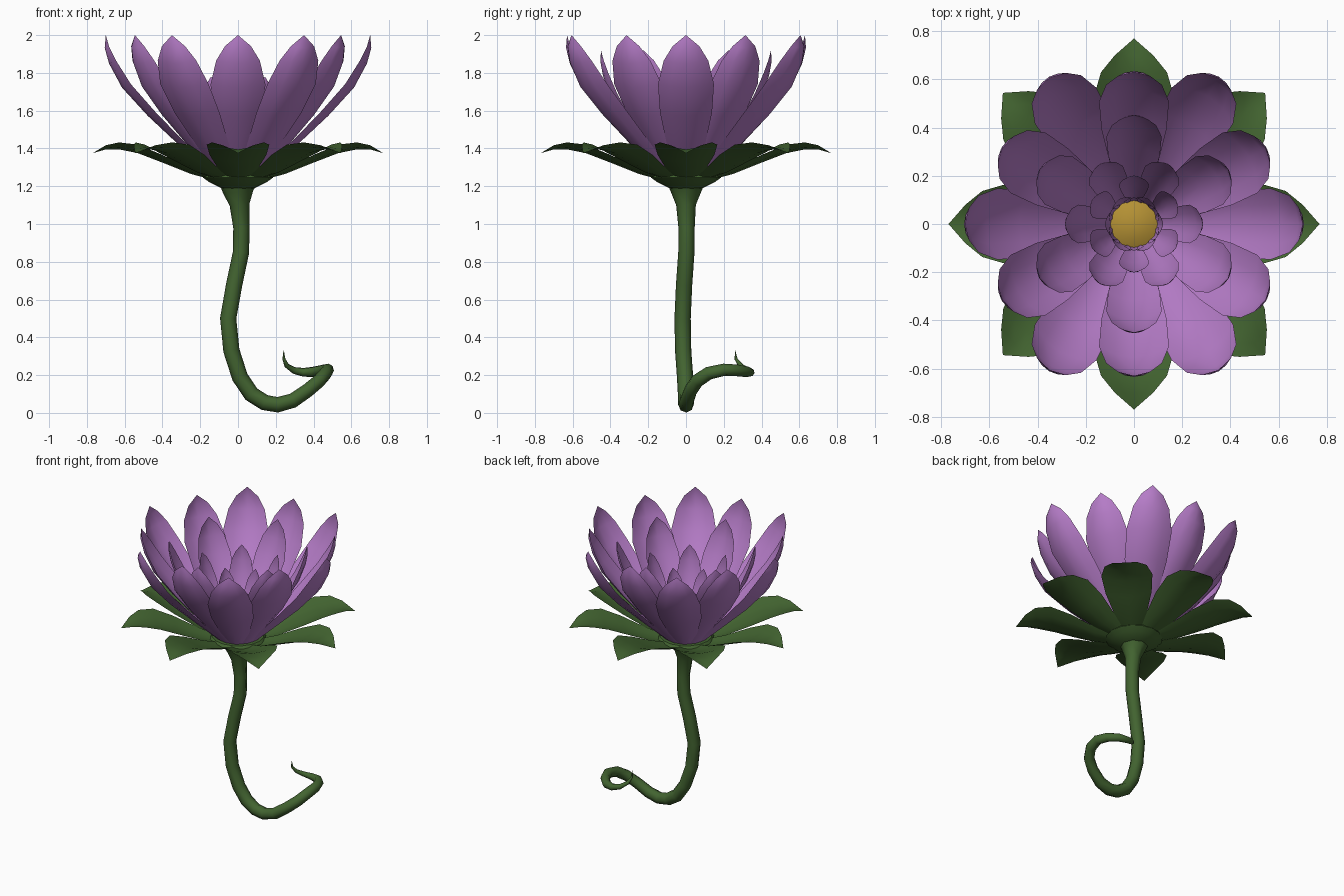
import bpy, bmesh, math

if "Cube" in bpy.data.objects:
    bpy.data.objects.remove(bpy.data.objects["Cube"])


def material(name, rgb):
    m = bpy.data.materials.new(name)
    m.diffuse_color = (*rgb, 1)
    m.use_nodes = True
    m.node_tree.nodes["Principled BSDF"].inputs["Base Color"].default_value = m.diffuse_color
    return m


PURPLE = material("petal purple", (0.46, 0.20, 0.57))
GREEN = material("leaf green", (0.055, 0.127, 0.03))
YELLOW = material("centre yellow", (0.46, 0.285, 0.035))


def finish(bm, name, mat, angle=50):
    me = bpy.data.meshes.new(name)
    bm.to_mesh(me)
    bm.free()
    ob = bpy.data.objects.new(name, me)
    bpy.context.collection.objects.link(ob)
    me.materials.append(mat)
    smooth(ob, angle)
    return ob


def smooth(ob, angle):
    bpy.ops.object.select_all(action='DESELECT')
    ob.select_set(True)
    bpy.context.view_layer.objects.active = ob
    bpy.ops.object.shade_smooth_by_angle(angle=math.radians(angle))


def blade(bm, stations, azimuth, cup_in, cup_up):
    """Cupped leaf sheet; stations are (radius, height, half width)."""
    ca, sa = math.cos(azimuth), math.sin(azimuth)
    wmax = max(s[2] for s in stations)
    rows = []
    for r, z, w in stations:
        k = w / wmax
        row = []
        for u in ((-1, -0.55, 0, 0.55, 1) if w > 0 else (0,)):
            rr = r - cup_in * u * u * k
            y = u * w
            row.append(bm.verts.new((rr * ca - y * sa, rr * sa + y * ca,
                                     z + cup_up * u * u * k)))
        rows.append(row)
    for a, b in zip(rows, rows[1:]):
        for j in range(4):
            if len(b) == 1:
                bm.faces.new((a[j], b[0], a[j + 1]))
            else:
                bm.faces.new((a[j], b[j], b[j + 1], a[j + 1]))


def lathe(name, profile, mat, n=16):
    bm = bmesh.new()
    vs = [bm.verts.new((r, 0, z)) for r, z in profile]
    es = [bm.edges.new(p) for p in zip(vs, vs[1:])]
    bmesh.ops.spin(bm, geom=vs + es, cent=(0, 0, 0), axis=(0, 0, 1),
                   angle=2 * math.pi, steps=n)
    bmesh.ops.remove_doubles(bm, verts=bm.verts, dist=1e-4)
    bmesh.ops.recalc_face_normals(bm, faces=bm.faces)
    return finish(bm, name, mat)


# Petal shape: (radius fraction, height fraction, width fraction)
SHAPE = [(0, 0, 0.38), (0.30, 0.21, 0.68), (0.61, 0.43, 0.93),
         (0.85, 0.63, 1.0), (0.97, 0.80, 0.80), (1.01, 0.91, 0.48),
         (1.0, 1.0, 0)]

# Petal rings: name, start angle, base radius, base z, tip radius, tip z, half width
RINGS = [
    ("outer_petals", 0, 0.13, 1.25, 0.70, 2.00, 0.148),
    ("second_petals", 30, 0.13, 1.25, 0.63, 2.00, 0.145),
    ("third_petals", 30, 0.11, 1.25, 0.45, 1.92, 0.115),
    ("fourth_petals", 0, 0.10, 1.25, 0.285, 1.78, 0.08),
    ("fifth_petals", 30, 0.10, 1.25, 0.20, 1.66, 0.062),
    ("sixth_petals", 0, 0.09, 1.26, 0.12, 1.55, 0.045),
    ("inner_petals", 30, 0.09, 1.26, 0.11, 1.46, 0.04),
]
for name, start, r0, z0, r1, z1, w in RINGS:
    bm = bmesh.new()
    st = [(r0 + (r1 - r0) * a, z0 + (z1 - z0) * b, w * c) for a, b, c in SHAPE]
    for i in range(6):
        blade(bm, st, math.radians(start + 60 * i), 0.32 * w, 0.12 * w)
    finish(bm, name, PURPLE)

# Ring of eight drooping sepals
SEPAL = [(0.10, 1.225, 0.05), (0.25, 1.265, 0.105), (0.40, 1.325, 0.15),
         (0.53, 1.375, 0.166), (0.63, 1.395, 0.137), (0.70, 1.395, 0.08),
         (0.77, 1.375, 0)]
bm = bmesh.new()
for i in range(8):
    blade(bm, SEPAL, math.radians(45 * i), 0.0, 0.045)
finish(bm, "sepals", GREEN)

# Cup under the petals and the yellow heart
lathe("flower_cup", [(0, 1.18), (0.09, 1.19), (0.15, 1.22), (0.185, 1.245),
                     (0.17, 1.265), (0, 1.265)], GREEN)
lathe("flower_heart", [(0.1, 1.25), (0.1, 1.31), (0.06, 1.33), (0, 1.335)], YELLOW, 12)

# Stem with curled tail: (x, y, z, radius)
PATH = [(0, 0, 1.21, 0.098), (0, 0, 1.17, 0.08), (0.008, 0, 1.10, 0.052),
        (0.018, 0.003, 0.98, 0.043), (0.016, 0.002, 0.85, 0.043),
        (-0.02, -0.01, 0.68, 0.043), (-0.052, -0.018, 0.50, 0.043),
        (-0.035, -0.015, 0.33, 0.043), (0.01, -0.005, 0.19, 0.043),
        (0.07, 0, 0.10, 0.043), (0.14, 0, 0.055, 0.042),
        (0.21, 0, 0.043, 0.041), (0.29, 0.005, 0.065, 0.039),
        (0.37, 0.025, 0.12, 0.037), (0.43, 0.06, 0.17, 0.036),
        (0.465, 0.12, 0.21, 0.035), (0.475, 0.20, 0.228, 0.033),
        (0.45, 0.27, 0.225, 0.031), (0.40, 0.325, 0.217, 0.028),
        (0.345, 0.34, 0.215, 0.023), (0.295, 0.325, 0.225, 0.018),
        (0.258, 0.29, 0.25, 0.013), (0.243, 0.265, 0.285, 0.008),
        (0.242, 0.26, 0.33, 0.001)]
cu = bpy.data.curves.new("stem", 'CURVE')
cu.dimensions = '3D'
cu.bevel_depth = 1.0
cu.bevel_resolution = 2
cu.use_fill_caps = True
sp = cu.splines.new('POLY')
sp.points.add(len(PATH) - 1)
for p, (x, y, z, r) in zip(sp.points, PATH):
    p.co = (x, y, z, 1)
    p.radius = r
cu.materials.append(GREEN)
stem = bpy.data.objects.new("stem", cu)
bpy.context.collection.objects.link(stem)
bpy.ops.object.select_all(action='DESELECT')
stem.select_set(True)
bpy.context.view_layer.objects.active = stem
bpy.ops.object.convert(target='MESH')
smooth(bpy.context.view_layer.objects.active, 50)
